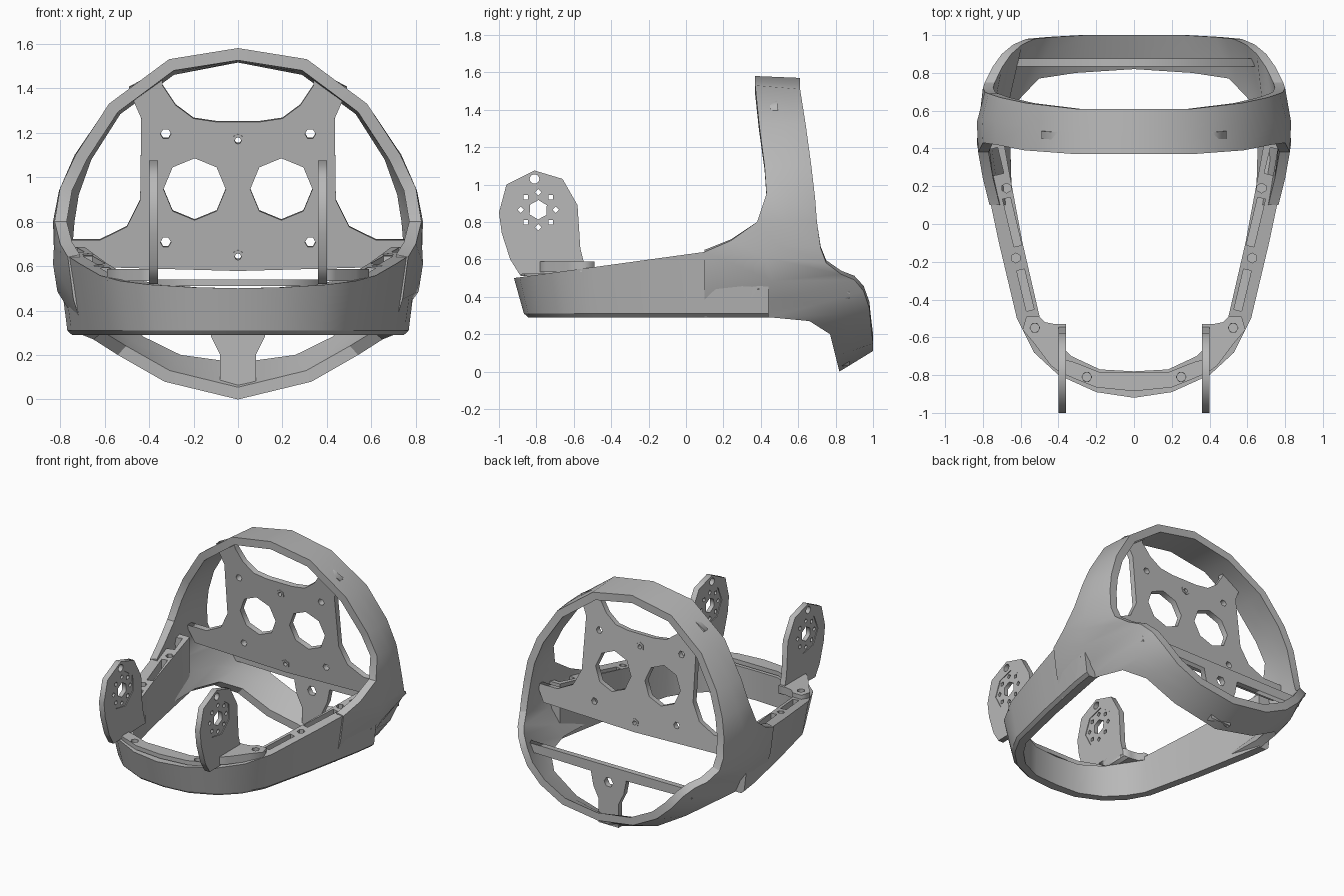
import bpy, bmesh, math
from mathutils import Matrix, Vector

if "Cube" in bpy.data.objects:
    bpy.data.objects.remove(bpy.data.objects["Cube"])

grey = bpy.data.materials.new("frame grey")
grey.diffuse_color = (0.48, 0.48, 0.48, 1)
grey.use_nodes = True
grey.node_tree.nodes["Principled BSDF"].inputs["Base Color"].default_value = grey.diffuse_color


def finish(name, mesh, smooth=None):
    mesh.materials.clear()
    mesh.materials.append(grey)
    ob = bpy.data.objects.new(name, mesh)
    bpy.context.collection.objects.link(ob)
    bpy.ops.object.select_all(action='DESELECT')
    ob.select_set(True)
    bpy.context.view_layer.objects.active = ob
    if smooth:
        bpy.ops.object.shade_smooth_by_angle(angle=math.radians(smooth))
    return ob


def loft(name, sections, closed, smooth):
    """Skin a list of equal closed cross-sections."""
    bm = bmesh.new()
    rows = [[bm.verts.new(p) for p in s] for s in sections]
    n, k = len(rows), len(rows[0])
    for i in range(n if closed else n - 1):
        a, b = rows[i], rows[(i + 1) % n]
        for j in range(k):
            bm.faces.new((a[j], a[(j + 1) % k], b[(j + 1) % k], b[j]))
    if not closed:
        bm.faces.new(rows[0])
        bm.faces.new(rows[-1])
    bmesh.ops.recalc_face_normals(bm, faces=bm.faces)
    me = bpy.data.meshes.new(name)
    bm.to_mesh(me)
    bm.free()
    return finish(name, me, smooth)


def ngon(cx, cy, r, n, rot=0.0):
    return [(cx + r * math.cos(rot + 2 * math.pi * i / n),
             cy + r * math.sin(rot + 2 * math.pi * i / n)) for i in range(n)]


def plate(name, loops, thick, matrix):
    """Flat plate: first loop is the outline, the rest are holes."""
    cu = bpy.data.curves.new(name, 'CURVE')
    cu.dimensions, cu.fill_mode, cu.extrude = '2D', 'BOTH', thick / 2
    for lp in loops:
        sp = cu.splines.new('POLY')
        sp.points.add(len(lp) - 1)
        for p, (a, b) in zip(sp.points, lp):
            p.co = (a, b, 0, 1)
        sp.use_cyclic_u = True
    tmp = bpy.data.objects.new("tmp", cu)
    bpy.context.collection.objects.link(tmp)
    dg = bpy.context.evaluated_depsgraph_get()
    me = bpy.data.meshes.new_from_object(tmp.evaluated_get(dg))
    bpy.data.objects.remove(tmp)
    bm = bmesh.new()
    bm.from_mesh(me)
    bmesh.ops.remove_doubles(bm, verts=bm.verts, dist=1e-5)
    bmesh.ops.transform(bm, matrix=matrix, verts=bm.verts)
    bmesh.ops.recalc_face_normals(bm, faces=bm.faces)
    bm.to_mesh(me)
    bm.free()
    return finish(name, me)


def both(half):
    """Mirror a half outline that runs from the centre line round to it."""
    return half + [(-a, b) for a, b in reversed(half)]


def flip(s):
    return [Vector((-p[0], p[1], p[2])) for p in s]


# Rear ring: front edge, back edge and sideways bulge at each station
stations = [
    ((0, .37, 1.58), (0, .61, 1.57), 1),
    ((.31, .37, 1.53), (.31, .61, 1.51), 1),
    ((.58, .39, 1.33), (.57, .64, 1.32), 1.01),
    ((.73, .42, 1.1), (.71, .67, 1.1), 1.02),
    ((.80, .43, .95), (.77, .69, .93), 1.025),
    ((.825, .38, .80), (.79, .70, .80), 1.03),
    ((.80, .24, .70), (.80, .72, .66), 1.035),
    ((.765, .1, .64), (.79, .75, .58), 1.07),
    ((.74, .1, .45), (.75, .83, .52), 1.09),
    ((.69, .1, .29), (.70, .90, .49), 1.07),
    ((.70, .45, .29), (.64, .95, .43), 1.06),
    ((.65, .66, .27), (.57, .98, .34), 1.04),
    ((.54, .77, .20), (.46, .99, .24), 1.02),
    ((.33, .80, .08), (.28, 1.0, .15), 1.01),
    ((0, .82, .0), (0, 1.0, .11), 1)]


def ring_section(f, b, bulge):
    f, b = Vector(f), Vector(b)
    m = (f + b) / 2
    m.x *= bulge
    outer = [f, m, b]

    def inward(p):
        d = Vector((-p.x, 0, .8 - p.z)).normalized()
        return p + d * .055
    return outer + [inward(p) for p in reversed(outer)]


half = [ring_section(*s) for s in stations]
loft("rear_ring", half + [flip(s) for s in half[-2:0:-1]], True, 28)

# Jaw band: outer and inner top edge in plan
jaw = [((0, -.92), (0, -.78)), ((.2, -.89), (.18, -.77)),
       ((.4, -.80), (.33, -.70)), ((.53, -.68), (.43, -.60)),
       ((.62, -.50), (.50, -.49)), ((.715, -.1), (.59, -.1)),
       ((.80, .3), (.665, .3)), ((.815, .44), (.69, .44))]


def jaw_section(o, i):
    o, i = Vector(o), Vector(i)
    z = .5 + .137 * (o.y + .92)
    low = o.lerp(i, .38)
    base = o.lerp(i, .55)
    return [Vector((o.x, o.y, z)), Vector((low.x, low.y, .31)),
            Vector((base.x, base.y, .29)), Vector((i.x, i.y, .29)),
            Vector((i.x, i.y, z))]


half = [jaw_section(*s) for s in jaw]
band = loft("jaw_band", [flip(s) for s in half[:0:-1]] + half, False, 28)

# Recesses and bolt holes sunk into the top of the jaw band
bm = bmesh.new()
for sx in (1, -1):
    for x, y, w, l in ((.645, .01, .042, .26), (.575, -.35, .042, .22), (.735, .33, .06, .14)):
        m = (Matrix.Translation((sx * x, y, .67)) @ Matrix.Rotation(-sx * .235, 4, 'Z')
             @ Matrix.Diagonal((w, l, .46, 1)))
        bmesh.ops.create_cube(bm, size=1, matrix=m)
    for x, y in ((.25, -.81), (.525, -.55), (.625, -.18), (.675, .19)):
        bmesh.ops.create_cone(bm, cap_ends=True, segments=6, radius1=.026, radius2=.026,
                              depth=.4, matrix=Matrix.Translation((sx * x, y, .66)))
me = bpy.data.meshes.new("cutter")
bm.to_mesh(me)
bm.free()
cutter = finish("cutter", me)
cutter.hide_render = True
mod = band.modifiers.new("holes", 'BOOLEAN')
mod.operation, mod.object, mod.solver = 'DIFFERENCE', cutter, 'EXACT'
bpy.context.view_layer.objects.active = band
bpy.ops.object.modifier_apply(modifier="holes")
bpy.data.objects.remove(cutter)

# Tilted back plate with two big octagons and small bolt holes
outline = both([(0, .58), (.72, .60), (.785, .72), (.62, .72), (.5, .78), (.44, .9),
                (.435, 1.27), (.47, 1.35), (.49, 1.41), (.34, 1.49), (.34, 1.42),
                (.28, 1.33), (.2, 1.27), (.1, 1.255)])
holes = [ngon(s * .195, .95, .14, 8) for s in (1, -1)]
holes += [ngon(s * .325, z, .024, 6) for s in (1, -1) for z in (1.2, .71)]
holes += [ngon(0, z, .03, 6, math.pi / 6) for z in (1.17, .645)]
loops = [[(a, b - .58) for a, b in lp] for lp in [outline[1:]] + holes]
upright = Matrix.Rotation(math.radians(90), 4, 'X')
tilt = Matrix.Translation((0, .565, .58)) @ Matrix.Rotation(math.radians(96.5), 4, 'X')
plate("back_plate", loops, .04, tilt)
for z in (1.17, .645):
    b = z - .58
    plate("plate_nut", [ngon(0, b, .031, 6, math.pi / 6), ngon(0, b, .015, 8)], .05, tilt)

# Lower cross bar with its stem
stem = both([(.08, .03), (.08, .2), (.12, .28), (.14, .38), (.66, .39), (.66, .45)])
plate("rear_cross_bar", [stem, ngon(0, .335, .035, 6)], .04,
      Matrix.Translation((0, .855, 0)) @ upright)

# Front top strip between the ears
strip = both([(0, -.885), (.2, -.865), (.36, -.80), (.36, -.72), (.32, -.73), (.18, -.785)])[1:]
plate("front_strip", [strip] + [ngon(s * .25, -.81, .026, 6) for s in (1, -1)], .03,
      Matrix.Translation((0, 0, .525)))

# Ear plates with inset disc, and their bolted feet
ear = [(-.89, .52), (-.94, .60), (-.985, .74), (-1.0, .85), (-.96, 1.0), (-.81, 1.075),
       (-.66, 1.03), (-.58, .89), (-.565, .66), (-.55, .60), (-.53, .53)]
disc = ngon(-.79, .865, .13, 7, .5)
bolts = [ngon(-.79 + .093 * math.cos(t * math.pi / 4), .865 + .093 * math.sin(t * math.pi / 4),
              .017, 4, t * math.pi / 4) for t in range(8)]
foot = [(.36, -.53), (.42, -.53), (.47, -.52), (.50, -.49), (.57, -.49), (.59, -.56),
        (.53, -.63), (.44, -.75), (.40, -.78), (.36, -.78)]
for s, side in ((1, "right"), (-1, "left")):
    sidewise = Matrix(((0, 0, 1, s * .38), (1, 0, 0, 0), (0, 1, 0, 0), (0, 0, 0, 1)))
    plate(side + "_ear", [ear, ngon(-.81, 1.03, .026, 10), disc], .04, sidewise)
    plate(side + "_ear_disc", [disc, ngon(-.79, .865, .052, 6, .5)] + bolts, .03, sidewise)
    plate(side + "_ear_foot", [[(s * a, b) for a, b in foot], ngon(s * .525, -.55, .026, 6)],
          .055, Matrix.Translation((0, 0, .56)))
